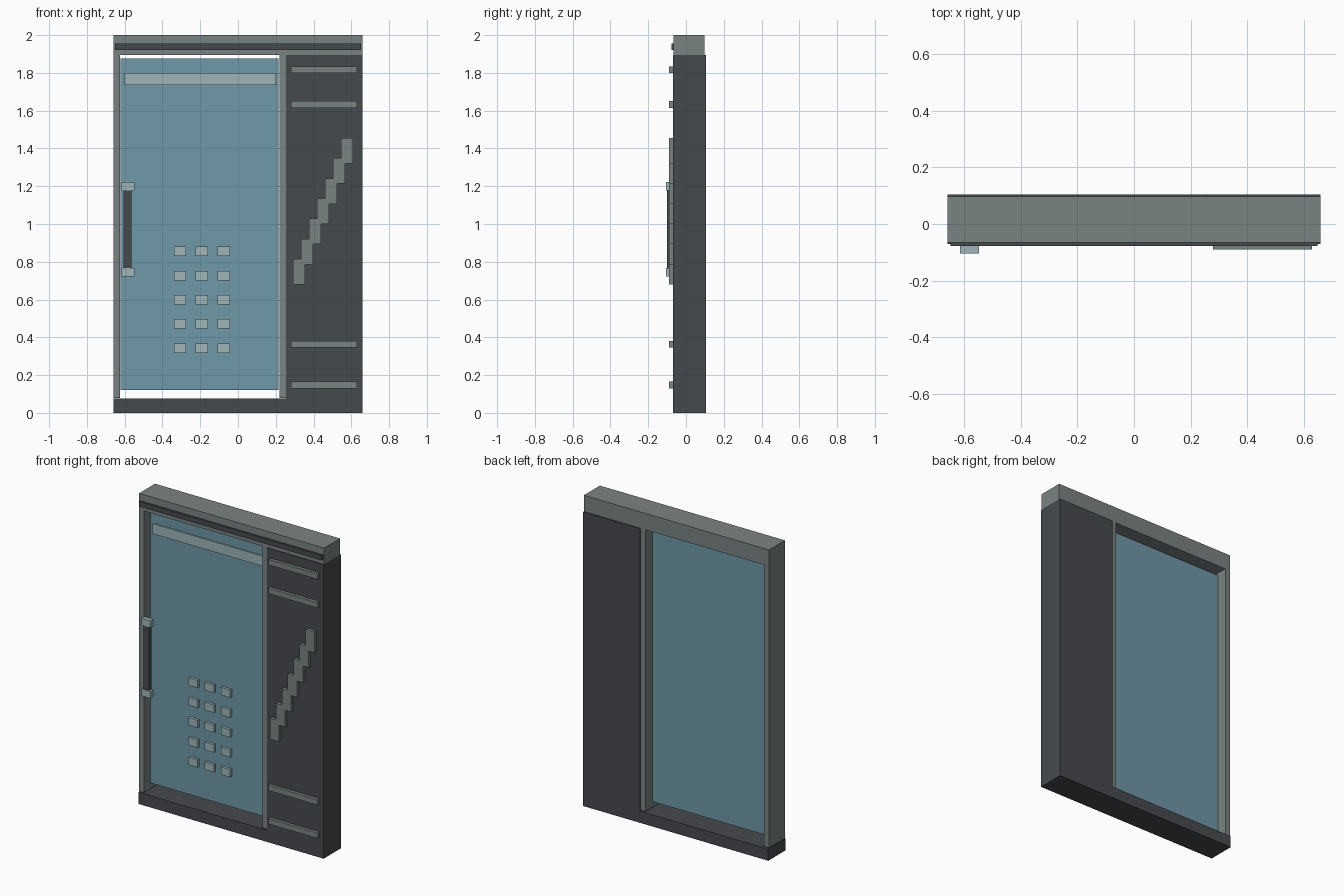
import bpy

cube = bpy.data.objects.get("Cube")
if cube:
    bpy.data.objects.remove(cube, do_unlink=True)


def material(name, r, g, b):
    m = bpy.data.materials.new(name)
    m.use_nodes = True
    m.diffuse_color = (r, g, b, 1)
    m.node_tree.nodes["Principled BSDF"].inputs["Base Color"].default_value = (r, g, b, 1)
    return m


GREY = material("metal grey", 0.195, 0.228, 0.224)
DARK = material("dark grey", 0.061, 0.067, 0.076)
GLASS = material("blue glass", 0.163, 0.314, 0.393)
PALE = material("pale frosted", 0.342, 0.462, 0.477)


def box(name, mat, x, y, z):
    """Box from (low, high) ranges along each axis."""
    bpy.ops.mesh.primitive_cube_add(size=1, location=[sum(r) / 2 for r in (x, y, z)])
    ob = bpy.context.object
    ob.name = name
    ob.scale = [r[1] - r[0] for r in (x, y, z)]
    bpy.ops.object.transform_apply(location=False, rotation=False, scale=True)
    ob.data.materials.append(mat)
    return ob


SLAB = (-0.07, 0.105)
FRAME = (-0.065, 0.097)
RELIEF = (-0.09, -0.07)

# Frame: sill, side panel, header, rail and two jambs
box("sill", DARK, (-0.66, 0.255), SLAB, (0, 0.075))
box("side_panel", DARK, (0.255, 0.66), SLAB, (0, 1.895))
box("header", GREY, (-0.66, 0.66), FRAME, (1.895, 2))
box("header_rail", DARK, (-0.65, 0.65), (-0.077, -0.065), (1.922, 1.955))
for name, x in (("right_jamb", -0.66), ("left_jamb", 0.22)):
    box(name, GREY, (x, x + 0.035), FRAME, (0.08, 1.895))

# Glass door with frosted band and grid of tiles
box("glass_door", GLASS, (-0.622, 0.214), (-0.003, 0.033), (0.12, 1.877))
box("frosted_band", PALE, (-0.6, 0.2), (-0.012, -0.003), (1.735, 1.8))
for row in range(5):
    for col in range(3):
        x, z = -0.34 + col * 0.116, 0.318 + row * 0.128
        box("frosted_tile", PALE, (x, x + 0.066), (-0.02, -0.003), (z, z + 0.05))

# Door handle: grip and end caps
box("handle_grip", DARK, (-0.605, -0.565), (-0.1, -0.075), (0.765, 1.18))
for z in (0.722, 1.178):
    box("handle_cap", PALE, (-0.616, -0.549), (-0.105, -0.077), (z, z + 0.045))

# Raised trim on the side panel: straight bars and stepped diagonal
for z in (0.13, 0.345, 1.615, 1.8):
    box("trim_bar", GREY, (0.28, 0.63), RELIEF, (z, z + 0.035))
for i in range(7):
    x, z = 0.29 + i * 0.0425, 0.68 + i * 0.1067
    box("diagonal_step", GREY, (x, x + 0.065), RELIEF, (z, z + 0.135))
